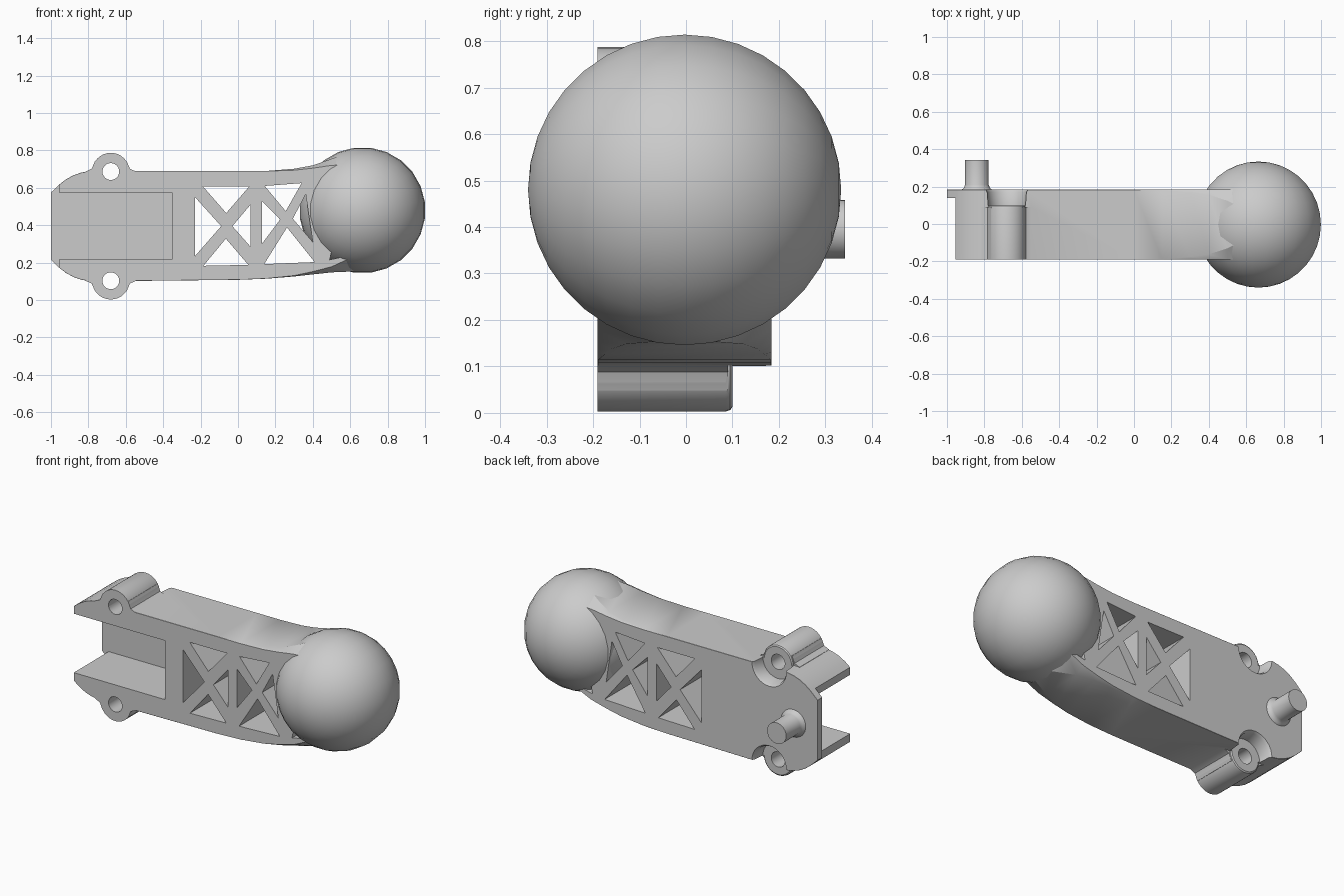
import bpy, bmesh, math
from mathutils import Matrix

cube = bpy.data.objects.get("Cube")
if cube:
    bpy.data.objects.remove(cube, do_unlink=True)

grey = bpy.data.materials.new("plain grey")
grey.use_nodes = True
colour = (0.6, 0.6, 0.6, 1)
grey.diffuse_color = colour
grey.node_tree.nodes["Principled BSDF"].inputs["Base Color"].default_value = colour

FRONT, BACK, MID = -0.19, 0.184, 0.395
BOSS_X, BOSS_Z, BOSS_END = -0.68, 0.292, 0.1


def finish(name, bm):
    bmesh.ops.recalc_face_normals(bm, faces=bm.faces)
    mesh = bpy.data.meshes.new(name)
    bm.to_mesh(mesh)
    bm.free()
    mesh.materials.append(grey)
    ob = bpy.data.objects.new(name, mesh)
    bpy.context.collection.objects.link(ob)
    return ob


def loft(name, sections):
    """Skin a list of equal-length point rings and cap both ends."""
    bm = bmesh.new()
    rings = [[bm.verts.new(p) for p in s] for s in sections]
    n = len(rings[0])
    for a, b in zip(rings, rings[1:]):
        for i in range(n):
            j = (i + 1) % n
            bm.faces.new((a[i], a[j], b[j], b[i]))
    bm.faces.new(rings[0])
    bm.faces.new(rings[-1])
    return finish(name, bm)


def prism(name, pts, y0, y1):
    return loft(name, [[(x, y, z) for x, z in pts] for y in (y0, y1)])


def lathe(name, x, z, profile, n=32):
    """Turned part about a y axis; profile is (radius, y)."""
    turns = [2 * math.pi * i / n for i in range(n)]
    return loft(name, [[(x + r * math.cos(t), y, z + r * math.sin(t)) for t in turns]
                       for r, y in profile])


def boolean(target, tool, operation="DIFFERENCE"):
    mod = target.modifiers.new(tool.name, "BOOLEAN")
    mod.operation, mod.solver, mod.object = operation, "EXACT", tool
    bpy.context.view_layer.objects.active = target
    bpy.ops.object.modifier_apply(modifier=mod.name)
    bpy.data.objects.remove(tool, do_unlink=True)


def smooth(ob, angle=30):
    bpy.ops.object.select_all(action="DESELECT")
    ob.select_set(True)
    bpy.context.view_layer.objects.active = ob
    bpy.ops.object.shade_smooth_by_angle(angle=math.radians(angle))


# Arm: x, top, bottom, then corner bevel width and heights (top, bottom)
stations = [(x, t, 2 * MID - t, 0.001, 0.001, 0.001) for x, t in
            ((-1, 0.575), (-0.955, 0.618), (-0.92, 0.645), (-0.88, 0.667),
             (-0.84, 0.681), (-0.8, 0.688), (-0.75, 0.69))]
stations += [
    (0, 0.69, 0.108, 0.001, 0.001, 0.001),
    (0.15, 0.69, 0.114, 0.001, 0.001, 0.001),
    (0.3, 0.702, 0.126, 0.015, 0.008, 0.005),
    (0.4, 0.72, 0.137, 0.028, 0.015, 0.015),
    (0.5, 0.755, 0.148, 0.06, 0.035, 0.03),
    (0.62, 0.8, 0.153, 0.12, 0.075, 0.08),
]
arm = loft("arm", [[
    (x, FRONT, b + hb), (x, FRONT + w, b), (x, BACK - w, b), (x, BACK, b + hb),
    (x, BACK, t - ht), (x, BACK - w, t), (x, FRONT + w, t), (x, FRONT, t - ht)]
    for x, t, b, w, ht, hb in stations])

# Open slot and the set-back end plate
boolean(arm, prism("slot", [(-1.2, 0.22), (-0.35, 0.22), (-0.35, 0.573), (-1.2, 0.573)], -0.4, 0.14))
boolean(arm, prism("end_step", [(-1.2, 0), (-0.955, 0), (-0.955, 1), (-1.2, 1)], -0.4, 0.14))

# Truss openings
triangles = [
    [(-0.23, 0.55), (-0.23, 0.235), (-0.09, 0.395)],
    [(-0.187, 0.607), (0.06, 0.607), (-0.063, 0.465)],
    [(0.067, 0.51), (0.067, 0.285), (-0.03, 0.395)],
    [(-0.185, 0.183), (0.055, 0.188), (-0.065, 0.328)],
    [(0.127, 0.53), (0.127, 0.3), (0.225, 0.43)],
    [(0.143, 0.61), (0.34, 0.625), (0.255, 0.475)],
    [(0.362, 0.565), (0.4, 0.31), (0.293, 0.435)],
    [(0.14, 0.192), (0.41, 0.203), (0.262, 0.388)],
    [(0.49, 0.215), (0.58, 0.235), (0.51, 0.3)],
]
for tri in triangles:
    boolean(arm, prism("opening", tri, -0.4, 0.4))

# Screw bosses with rear pockets and through holes
fillet = [(-0.135, -0.01), (-0.135, 0), (-0.102, 0.015), (-0.085, 0.055)]
fillet += [(-x, z) for x, z in reversed(fillet)]
for side in (1, -1):
    z = MID + side * BOSS_Z
    boolean(arm, lathe("pocket", BOSS_X, z, [(0.1, BOSS_END), (0.105, 0.17), (0.118, 0.19)]))
    boolean(arm, lathe("boss", BOSS_X, z,
                       [(0.1, FRONT), (0.1, 0.085), (0.097, 0.095), (0.09, BOSS_END)]), "UNION")
    skirt = [(BOSS_X + x, z + side * h) for x, h in fillet]
    boolean(arm, prism("skirt", skirt, FRONT, 0.09), "UNION")
    boolean(arm, lathe("hole", BOSS_X, z, [(0.045, -0.4), (0.045, 0.4)]))
smooth(arm)

# Rear peg with a flared foot
peg = lathe("rear_peg", -0.84, MID,
            [(0.085, 0.17), (0.082, BACK), (0.07, 0.192), (0.063, 0.21), (0.063, 0.342)])
smooth(peg, 50)

# Ball end
bm = bmesh.new()
turn = Matrix.Rotation(math.pi / 2, 4, "X") @ Matrix.Rotation(math.pi / 24, 4, "Z")
bmesh.ops.create_uvsphere(bm, u_segments=24, v_segments=18, radius=0.337,
                          matrix=Matrix.Translation((0.665, -0.003, 0.48)) @ turn)
ball = finish("ball_end", bm)
smooth(ball, 40)
